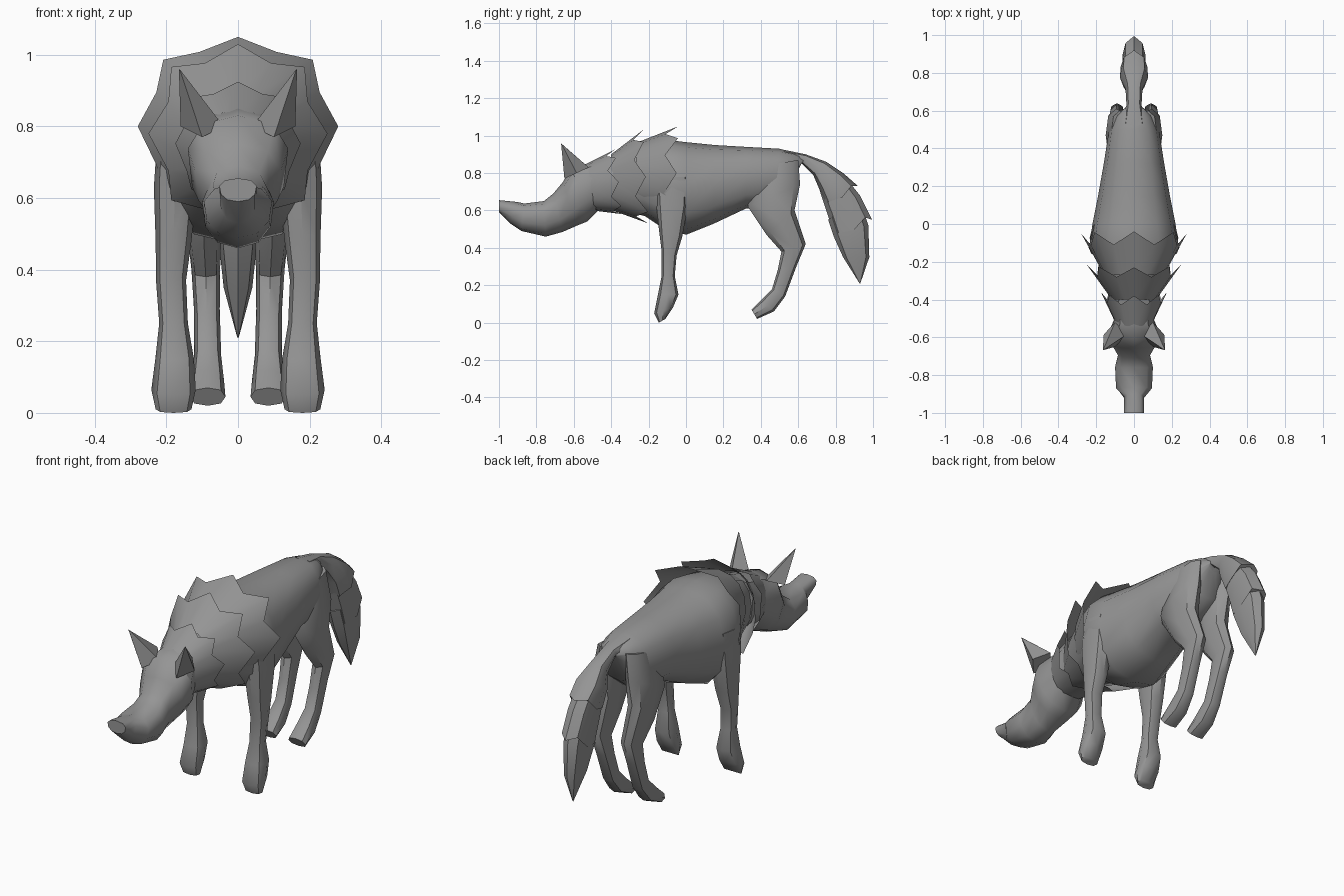
import bpy, bmesh
from math import sin, cos, pi, radians, copysign
from mathutils import Vector

if "Cube" in bpy.data.objects:
    bpy.data.objects.remove(bpy.data.objects["Cube"], do_unlink=True)

fur = bpy.data.materials.new("grey fur")
fur.use_nodes = True
fur.diffuse_color = (.3, .3, .3, 1)
fur.node_tree.nodes["Principled BSDF"].inputs["Base Color"].default_value = (.3, .3, .3, 1)


def section(ring, sides, boxy, taper):
    """Cross-section between an upper and a lower profile point."""
    uy, uz, ly, lz, width, cx = ring
    upper, lower = Vector((cx, uy, uz)), Vector((cx, ly, lz))
    middle, half = (upper + lower) / 2, (upper - lower) / 2
    points = []
    for i in range(sides):
        c, s = cos(2 * pi * i / sides), sin(2 * pi * i / sides)
        c, s = (copysign(abs(v) ** boxy, v) for v in (c, s))
        points.append(middle + half * c + Vector((width * s * (1 + taper * c), 0, 0)))
    return points


def loft(name, rings, sides=10, boxy=.85, taper=0, caps=True, jag=0, mirror=False):
    """Skin a row of cross-sections; jag notches every other point of the last."""
    rings = [r if len(r) == 6 else (*r, 0) for r in rings]
    rows = [section(r, sides, boxy, taper) for r in rings]
    if jag:
        for i in range(1, sides, 2):
            rows[-1][i] = rows[-1][i].lerp(rows[-2][i], jag)
    bm = bmesh.new()
    rows = [[bm.verts.new(p) for p in row] for row in rows]
    for a, b in zip(rows, rows[1:]):
        for i in range(sides):
            j = (i + 1) % sides
            bm.faces.new((a[i], a[j], b[j], b[i]))
    if caps:
        bm.faces.new(rows[0][::-1])
        bm.faces.new(rows[-1])
    bmesh.ops.remove_doubles(bm, verts=bm.verts, dist=.0005)
    bmesh.ops.recalc_face_normals(bm, faces=bm.faces)
    mesh = bpy.data.meshes.new(name)
    bm.to_mesh(mesh)
    bm.free()
    mesh.materials.append(fur)
    obj = bpy.data.objects.new(name, mesh)
    bpy.context.collection.objects.link(obj)
    if mirror:
        obj.modifiers.new("Mirror", "MIRROR")
    bpy.ops.object.select_all(action="DESELECT")
    obj.select_set(True)
    bpy.context.view_layer.objects.active = obj
    bpy.ops.object.shade_smooth_by_angle(angle=radians(45))
    return obj


# Each ring: upper y, z, lower y, z, half width, optional x centre

# Body and neck
loft("torso", [
    (.64, .88, .6, .83, .035), (.58, .91, .56, .7, .1), (.5, .93, .46, .62, .135),
    (.32, .94, .32, .61, .16), (.15, .95, .15, .53, .19), (0, .965, 0, .47, .22),
    (-.08, .975, -.13, .51, .235), (-.24, .96, -.22, .57, .17),
    (-.4, .88, -.42, .62, .1)], sides=12)

# Three ragged layers of mane, open at the back
loft("shoulder_mane", [(-.27, .96, -.26, .6, .16), (-.04, 1.05, -.06, .55, .28)],
     sides=16, caps=False, jag=.3)
loft("middle_mane", [(-.4, .9, -.42, .61, .11), (-.23, 1.03, -.2, .53, .25)],
     sides=16, caps=False, jag=.3)
loft("neck_mane", [(-.54, .845, -.5, .6, .1), (-.38, .925, -.34, .58, .175)],
     sides=16, caps=False, jag=.3)

# Head with upturned nose
loft("head", [
    (-.38, .89, -.38, .61, .12), (-.53, .85, -.47, .6, .105), (-.61, .83, -.53, .54, .14),
    (-.66, .75, -.58, .52, .12), (-.71, .69, -.66, .485, .085), (-.76, .65, -.75, .46, .1),
    (-.865, .637, -.88, .49, .095), (-.9, .645, -.94, .53, .052),
    (-1, .655, -1, .59, .052)], taper=.12)
loft("ears", [(-.65, .77, -.52, .83, .06, .1), (-.668, .96, -.665, .955, .002, .163)],
     sides=4, boxy=1, mirror=True)

# Legs: front edge, back edge, half width, side offset
loft("front_legs", [
    (-.17, .78, .02, .78, .05, .175), (-.16, .64, .01, .62, .06, .175),
    (-.145, .5, -.02, .46, .05, .18), (-.13, .38, -.05, .36, .042, .187),
    (-.13, .25, -.06, .25, .04, .18), (-.15, .15, -.04, .15, .054, .177),
    (-.17, .05, -.07, .08, .062, .18), (-.145, 0, -.11, .02, .05, .18)],
    sides=8, mirror=True)
loft("hind_legs", [
    (.37, .83, .6, .87, .045, .075), (.33, .62, .61, .74, .055, .095),
    (.43, .47, .58, .6, .05, .095), (.51, .38, .64, .42, .04, .09),
    (.49, .28, .59, .3, .036, .087), (.46, .18, .53, .14, .038, .085),
    (.4, .12, .47, .06, .046, .085), (.35, .07, .38, .02, .05, .085)],
    sides=8, mirror=True)

# Tail in three overlapping tufts
loft("tail_base", [
    (.52, .925, .56, .84, .06), (.64, .9, .62, .85, .04), (.75, .86, .68, .79, .045),
    (.84, .8, .71, .72, .075), (.92, .73, .75, .61, .07)], sides=8, jag=.2)
loft("tail_middle", [
    (.85, .78, .72, .69, .06), (.93, .68, .76, .57, .062), (.995, .55, .8, .44, .06)],
    sides=8, jag=.2)
loft("tail_tip", [
    (.93, .66, .76, .55, .055), (.975, .52, .79, .46, .055),
    (.98, .35, .84, .35, .04), (.932, .21, .928, .21, .002)], sides=8)
